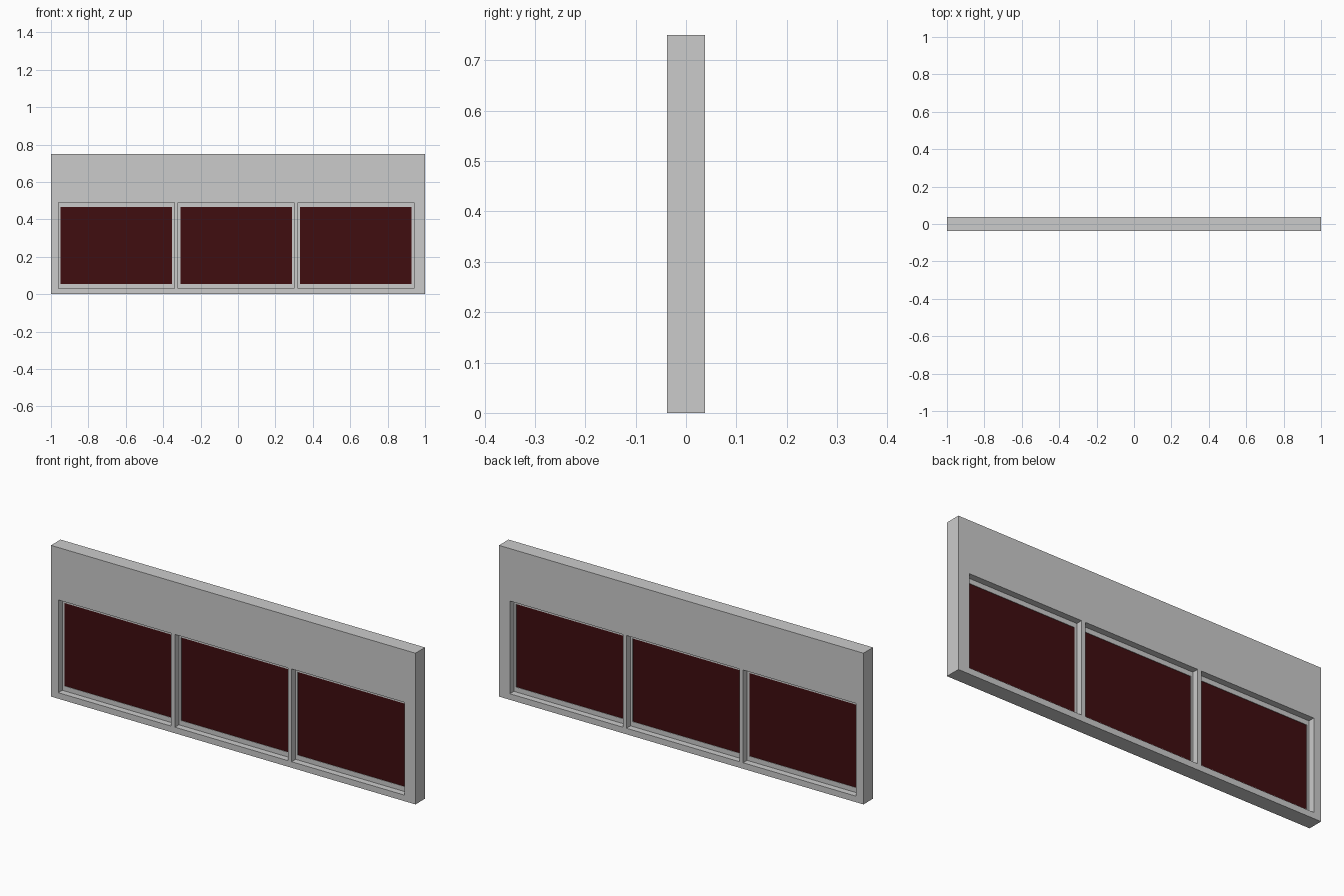
import bpy, bmesh

if "Cube" in bpy.data.objects:
    bpy.data.objects.remove(bpy.data.objects["Cube"])


def plate(name, xs, zs, holes, depth):
    """Upright slab centred on y=0, made from grid cells except the holes."""
    bm = bmesh.new()
    grid = [[bm.verts.new((x, -depth / 2, z)) for z in zs] for x in xs]
    for i in range(len(xs) - 1):
        for k in range(len(zs) - 1):
            if (i, k) not in holes:
                bm.faces.new((grid[i][k], grid[i + 1][k],
                              grid[i + 1][k + 1], grid[i][k + 1]))
    # Thicken towards the back
    back = bmesh.ops.extrude_face_region(bm, geom=bm.faces[:], use_keep_orig=True)
    moved = [g for g in back["geom"] if isinstance(g, bmesh.types.BMVert)]
    bmesh.ops.translate(bm, verts=moved, vec=(0, depth, 0))
    bmesh.ops.recalc_face_normals(bm, faces=bm.faces[:])
    mesh = bpy.data.meshes.new(name)
    bm.to_mesh(mesh)
    bm.free()
    obj = bpy.data.objects.new(name, mesh)
    bpy.context.collection.objects.link(obj)
    return obj


glass = bpy.data.materials.new("dark_red_glass")
glass.diffuse_color = (0.05, 0.004, 0.005, 1)
glass.use_nodes = True
glass.node_tree.nodes["Principled BSDF"].inputs["Base Color"].default_value = glass.diffuse_color

# Wall panel with three openings
openings = [(-0.96, -0.34), (-0.32, 0.30), (0.32, 0.94)]
bottom, top = 0.03, 0.49
edges = [-1.0] + [x for pair in openings for x in pair] + [1.0]
plate("wall_panel", edges, [0, bottom, top, 0.75], {(1, 1), (3, 1), (5, 1)}, 0.075)

# Thin window frame and pane inside each opening
side, rail = 0.012, 0.024
for n, (x0, x1) in enumerate(openings, 1):
    inner_x = (x0 + side, x1 - side)
    inner_z = (bottom + rail, top - rail)
    plate(f"window_frame_{n}", [x0, *inner_x, x1], [bottom, *inner_z, top],
          {(1, 1)}, 0.012)
    pane = plate(f"window_pane_{n}", inner_x, inner_z, set(), 0.008)
    pane.data.materials.append(glass)
